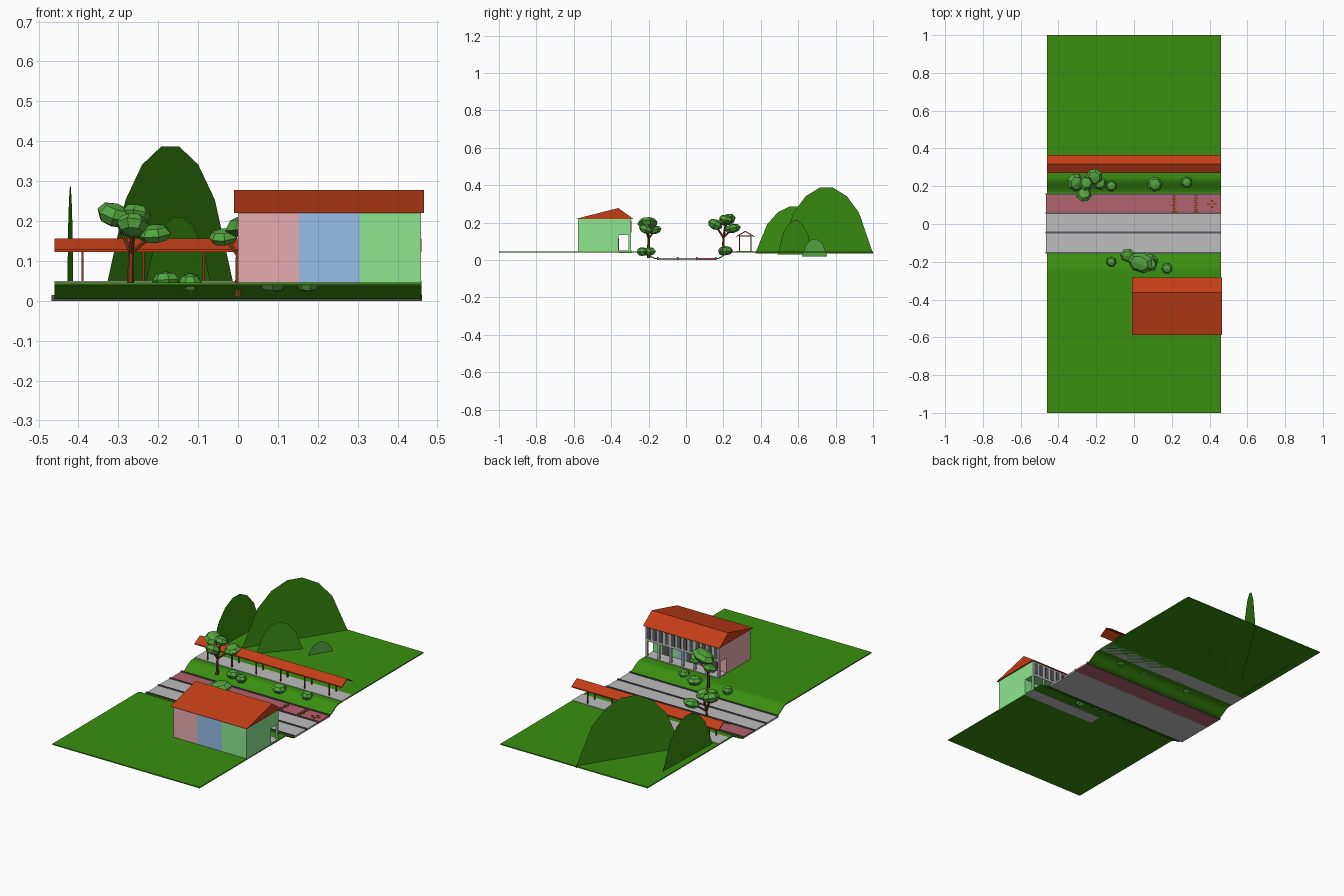
import bpy, bmesh, math
from mathutils import Vector, Matrix, Euler

if "Cube" in bpy.data.objects:
    bpy.data.objects.remove(bpy.data.objects["Cube"])


def mat(name, r, g, b):
    m = bpy.data.materials.new(name)
    lin = [((c / 255 + 0.055) / 1.055) ** 2.4 for c in (r, g, b)]
    m.diffuse_color = (*lin, 1)
    m.use_nodes = True
    m.node_tree.nodes["Principled BSDF"].inputs["Base Color"].default_value = m.diffuse_color
    return m


GRASS = mat("grass green", 58, 142, 16)
LEAF = mat("leaf green", 84, 165, 62)
ROOF = mat("roof red", 195, 62, 22)
WOOD = mat("wood brown", 128, 62, 26)
GREY = mat("paving grey", 190, 190, 190)
DARK = mat("dark grey", 90, 90, 95)
LANE = mat("lane red", 180, 98, 110)
PINK = mat("wall pink", 232, 172, 176)
BLUE = mat("wall blue", 150, 192, 232)
MINT = mat("wall mint", 145, 235, 148)


def finish(bm, name, m):
    me = bpy.data.meshes.new(name)
    bm.to_mesh(me)
    bm.free()
    me.materials.append(m)
    ob = bpy.data.objects.new(name, me)
    bpy.context.collection.objects.link(ob)
    return ob


def box(name, x0, x1, y0, y1, z0, z1, m):
    bm = bmesh.new()
    bmesh.ops.create_cube(bm, size=1)
    for v in bm.verts:
        v.co = ((x0 + x1) / 2 + v.co.x * (x1 - x0),
                (y0 + y1) / 2 + v.co.y * (y1 - y0),
                (z0 + z1) / 2 + v.co.z * (z1 - z0))
    return finish(bm, name, m)


def extrude_x(name, profile, x0, x1, m):
    """Closed y-z profile swept along x."""
    bm = bmesh.new()
    f = bm.faces.new([bm.verts.new((x0, y, z)) for y, z in profile])
    r = bmesh.ops.extrude_face_region(bm, geom=[f])
    vs = [g for g in r["geom"] if isinstance(g, bmesh.types.BMVert)]
    bmesh.ops.translate(bm, vec=(x1 - x0, 0, 0), verts=vs)
    bmesh.ops.recalc_face_normals(bm, faces=bm.faces)
    return finish(bm, name, m)


def strip(name, line, t, x0, x1, m):
    """Sheet of thickness t hanging below an open y-z line."""
    return extrude_x(name, line + [(y, z - t) for y, z in reversed(line)], x0, x1, m)


def blob(name, c, r, rot, m=LEAF):
    bm = bmesh.new()
    bmesh.ops.create_uvsphere(bm, u_segments=7, v_segments=4, radius=1)
    M = Matrix.Translation(c) @ Euler(rot).to_matrix().to_4x4() @ Matrix.Diagonal((*r, 1))
    bmesh.ops.transform(bm, matrix=M, verts=bm.verts)
    return finish(bm, name, m)


def limb(name, a, b, r1, r2):
    a, b = Vector(a), Vector(b)
    bm = bmesh.new()
    bmesh.ops.create_cone(bm, cap_ends=True, segments=6, radius1=r1, radius2=r2, depth=(b - a).length)
    M = Matrix.Translation((a + b) / 2) @ (b - a).to_track_quat("Z", "Y").to_matrix().to_4x4()
    bmesh.ops.transform(bm, matrix=M, verts=bm.verts)
    return finish(bm, name, WOOD)


def hill(name, a, b, base, top, m):
    """Flat upright hill silhouette between two ground points."""
    shape = [(0, 0), (.15, .62), (.28, .87), (.43, 1), (.57, 1), (.72, .87), (.85, .62), (1, 0)]
    a, b = Vector((*a, 0)), Vector((*b, 0))
    bm = bmesh.new()
    pts = []
    for t, h in shape:
        p = a.lerp(b, t)
        p.z = base + h * (top - base)
        pts.append(bm.verts.new(p))
    bm.faces.new(pts)
    return finish(bm, name, m)


# Lawns with curved banks down to the road
bank = []
for i in range(9):
    s = i / 8
    bank.append((0.16 + 0.085 * s, 0.010 + 0.036 * (0.5 - 0.5 * math.cos(math.pi * s))))
far_line = bank + [(1.0, 0.046)]
near_line = [(-y + 0.005 if y < 1 else -1.0, z) for y, z in reversed(far_line)]
strip("far_lawn", far_line, 0.006, -0.46, 0.46, GRASS)
strip("near_lawn", near_line, 0.006, -0.46, 0.46, GRASS)

# Road, red lane and dark lines
box("road", -0.467, 0.46, -0.155, 0.06, 0, 0.010, GREY)
box("red_lane", -0.467, 0.46, 0.06, 0.16, 0, 0.010, LANE)
box("lane_underside", -0.467, 0.46, 0.06, 0.16, 0, 0.004, GREY)
for y in (-0.152, -0.045, 0.058, 0.158):
    box("road_line", -0.468, 0.461, y - 0.004, y + 0.004, 0, 0.015, DARK)

# Painted marks on the red lane
for x, n in ((0.213, 6), (0.328, 8)):
    for i in range(n):
        y = 0.065 + 0.085 * i / (n - 1)
        box("lane_mark", x - 0.014 + 0.004 * (i % 2), x + 0.014 - 0.004 * (i % 3), y - 0.003, y + 0.003, 0.010, 0.012, WOOD)
    box("lane_mark_spine", x - 0.003, x + 0.003, 0.065, 0.15, 0.010, 0.0118, WOOD)
for dx, dy in ((-0.015, 0), (0.005, 0.018), (0.005, -0.014), (0.02, 0.004)):
    box("lane_mark_dot", 0.402 + dx, 0.416 + dx, 0.098 + dy, 0.108 + dy, 0.010, 0.012, WOOD)

# Covered walkway
box("walkway_paving", -0.46, 0.46, 0.27, 0.362, 0.040, 0.049, GREY)
strip("walkway_roof", [(0.27, 0.128), (0.317, 0.156), (0.365, 0.128)], 0.006, -0.46, 0.46, ROOF)
for i in range(6):
    x = -0.39 + 0.152 * i
    for y in (0.286, 0.348):
        box("walkway_post", x - 0.003, x + 0.003, y - 0.003, y + 0.003, 0.046, 0.134, WOOD)
    box("walkway_beam", x - 0.003, x + 0.003, 0.286, 0.348, 0.126, 0.131, WOOD)

# Row house: three colour bays, open arcade below on the road side
Z0, ZF, ZT = 0.046, 0.135, 0.222
for i, (m, n) in enumerate(((PINK, "pink"), (BLUE, "blue"), (MINT, "mint"))):
    x0, x1 = 0.153 * i, 0.153 * (i + 1)
    box(n + "_bay", x0, x1, -0.578, -0.36, Z0, ZT, m)
    box(n + "_upper_floor", x0, x1, -0.36, -0.298, ZF, ZT, m)
    box(n + "_door", x0 + 0.055, x0 + 0.095, -0.36, -0.357, Z0, 0.115, DARK)
    # grey facade with tall windows
    box("facade", x0, x1, -0.298, -0.294, ZF, ZT, GREY)
    for k in range(4):
        xc = x0 + 0.153 * (k + 0.5) / 4
        box("window", xc - 0.011, xc + 0.011, -0.294, -0.291, 0.148, 0.212, DARK)
for k in range(7):
    x = 0.006 + 0.447 * k / 6
    box("arcade_column", x - 0.005, x + 0.005, -0.306, -0.295, Z0, ZF, GREY)
box("end_pier_pink", 0, 0.004, -0.307, -0.296, Z0, ZF, PINK)
box("end_pier_mint", 0.4555, 0.4595, -0.307, -0.294, Z0, ZF, MINT)
box("arcade_floor", 0, 0.459, -0.36, -0.288, 0.038, 0.050, GREY)
extrude_x("house_roof", [(-0.588, 0.220), (-0.362, 0.278), (-0.282, 0.220)], -0.01, 0.467, ROOF)

# Flat background hills
hill("large_hill", (-0.33, 0.5), (-0.01, 1.0), 0.035, 0.387, GRASS)
hill("left_hill", (-0.428, 0.37), (-0.413, 0.80), 0.035, 0.287, GRASS)
hill("middle_hill", (-0.235, 0.49), (-0.065, 0.68), 0.030, 0.21, GRASS)
hill("small_hill", (-0.005, 0.62), (0.075, 0.755), 0.020, 0.112, LEAF)

# Tree beside the walkway
limb("far_trunk", (-0.27, 0.2, 0.03), (-0.268, 0.2, 0.135), 0.009, 0.006)
for c, r, rot in (((-0.31, 0.22, 0.215), (0.046, 0.05, 0.03), (0.3, 0.2, 0.4)),
                  ((-0.265, 0.155, 0.19), (0.042, 0.042, 0.028), (-0.2, 0.4, 1.0)),
                  ((-0.21, 0.25, 0.168), (0.045, 0.045, 0.024), (0.1, -0.2, 0.7)),
                  ((-0.255, 0.215, 0.218), (0.038, 0.04, 0.024), (-0.2, 0.2, 0.2))):
    limb("far_branch", (-0.268, 0.2, 0.12), c, 0.006, 0.004)
    blob("far_foliage", c, r, rot)

# Tree beside the house
limb("near_trunk", (0, -0.2, 0.01), (0, -0.2, 0.13), 0.009, 0.006)
for c, r, rot in (((0.035, -0.205, 0.195), (0.072, 0.055, 0.03), (0.2, -0.25, -0.3)),
                  ((-0.035, -0.165, 0.16), (0.04, 0.036, 0.022), (0.2, -0.2, 0.5)),
                  ((0.085, -0.215, 0.165), (0.038, 0.04, 0.024), (-0.3, 0.2, 0.2))):
    limb("near_branch", (0, -0.2, 0.115), c, 0.006, 0.004)
    blob("near_foliage", c, r, rot)

# Bushes on both banks
for i, (x, y, r, z) in enumerate(((-0.12, -0.2, 0.028, 0.045), (0.175, -0.235, 0.03, 0.045),
                                  (0.085, -0.2, 0.042, 0.045), (0.11, 0.21, 0.04, 0.05),
                                  (0.278, 0.22, 0.031, 0.05), (-0.12, 0.2, 0.03, 0.046),
                                  (-0.18, 0.215, 0.036, 0.05))):
    blob("bush", (x, y, z), (r, r, 0.024), (0.08, -0.06, 0.7 * i))
